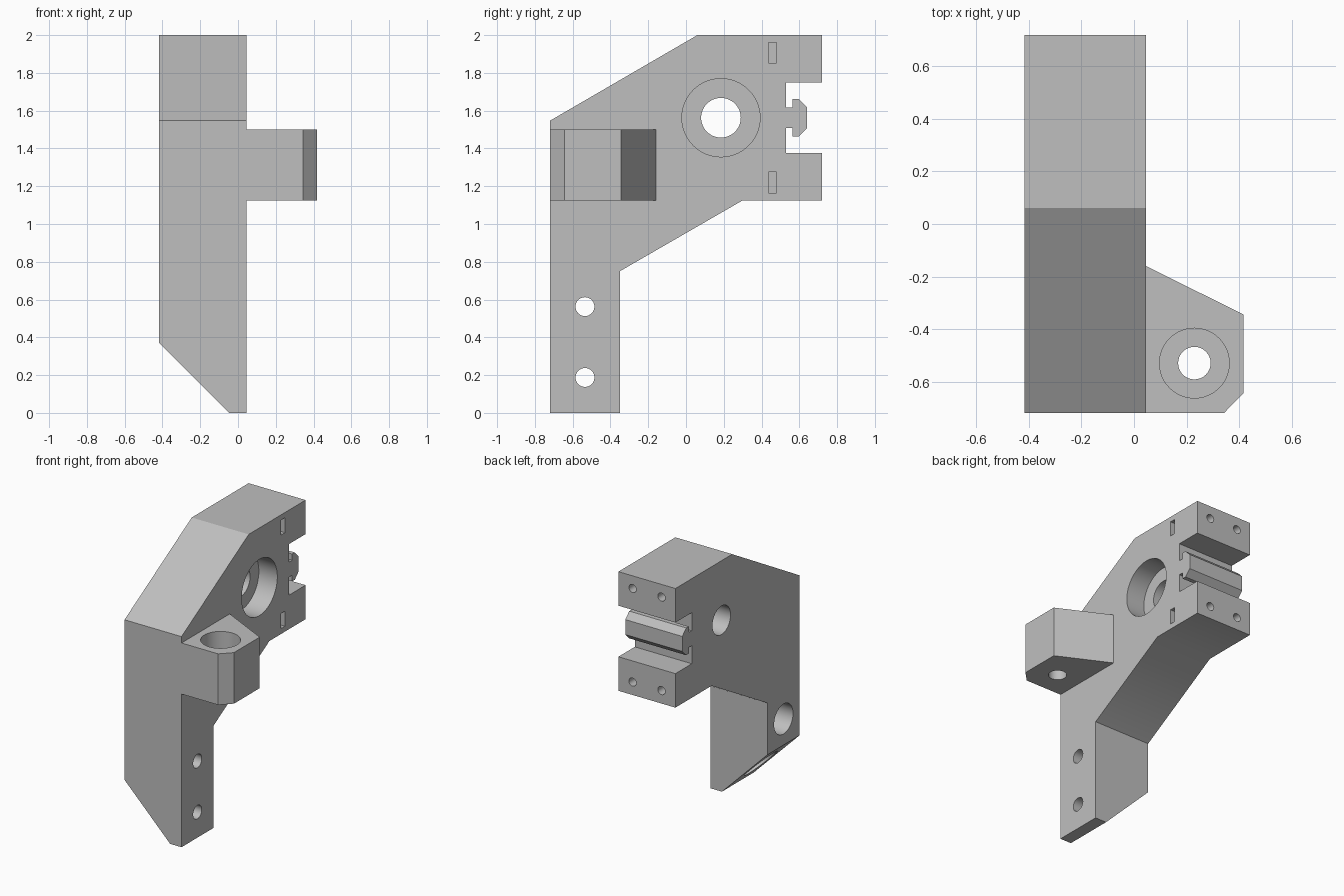
import bpy
import bmesh
from math import cos, sin, tau

if "Cube" in bpy.data.objects:
    bpy.data.objects.remove(bpy.data.objects["Cube"], do_unlink=True)

grey = bpy.data.materials.new("light grey")
grey.use_nodes = True
grey.diffuse_color = (0.52, 0.52, 0.52, 1)
grey.node_tree.nodes["Principled BSDF"].inputs["Base Color"].default_value = grey.diffuse_color

# How a 2D profile point and a depth map to space for each extrusion axis
PLACE = {
    "X": lambda p, d: (d, p[0], p[1]),
    "Y": lambda p, d: (p[0], d, p[1]),
    "Z": lambda p, d: (p[0], p[1], d),
}


def prism(name, points, axis, start, end):
    """Extrude a closed profile along an axis."""
    bm = bmesh.new()
    place = PLACE[axis]
    low = [bm.verts.new(place(p, start)) for p in points]
    high = [bm.verts.new(place(p, end)) for p in points]
    bm.faces.new(low)
    bm.faces.new(high)
    n = len(points)
    for i in range(n):
        j = (i + 1) % n
        bm.faces.new((low[i], low[j], high[j], high[i]))
    bmesh.ops.recalc_face_normals(bm, faces=bm.faces)
    mesh = bpy.data.meshes.new(name)
    bm.to_mesh(mesh)
    bm.free()
    mesh.materials.append(grey)
    obj = bpy.data.objects.new(name, mesh)
    bpy.context.collection.objects.link(obj)
    return obj


def circle(centre, radius, sides=48):
    return [(centre[0] + radius * cos(tau * i / sides),
             centre[1] + radius * sin(tau * i / sides)) for i in range(sides)]


def rectangle(u0, u1, v0, v1):
    return [(u0, v0), (u1, v0), (u1, v1), (u0, v1)]


def select_only(obj):
    bpy.ops.object.select_all(action="DESELECT")
    obj.select_set(True)
    bpy.context.view_layer.objects.active = obj


def cut(target, points, axis, start, end):
    """Subtract an extruded profile from the target."""
    cutter = prism("cutter", points, axis, start, end)
    cutter.hide_render = True
    mod = target.modifiers.new("cut", "BOOLEAN")
    mod.operation = "DIFFERENCE"
    mod.solver = "EXACT"
    mod.object = cutter
    select_only(target)
    bpy.ops.object.modifier_apply(modifier=mod.name)
    bpy.data.objects.remove(cutter, do_unlink=True)


RIGHT, LEFT = -0.418, 0.045     # faces of the main plate
FRONT, BACK = -0.72, 0.72
RAIL_Z = 1.5625

# Upper half of the T-shaped rail in the rear slot, mirrored for the lower half
rail = [(0.53, 0.055), (0.565, 0.055), (0.565, 0.1), (0.595, 0.1), (0.64, 0.055)]
rail_profile = [(y, RAIL_Z - h) for y, h in rail]
rail_profile += [(y, RAIL_Z + h) for y, h in reversed(rail)]

# Main plate with its leg, sloped shoulders and rear slot
body_profile = [(FRONT, 0), (-0.35, 0), (-0.35, 0.75), (0.3, 1.125),
                (BACK, 1.125), (BACK, 1.375), (0.53, 1.375)]
body_profile += rail_profile
body_profile += [(0.53, 1.75), (BACK, 1.75), (BACK, 2), (0.06, 2), (FRONT, 1.547)]
body = prism("bracket_body", body_profile, "X", RIGHT, LEFT)

# Slanted foot
cut(body, [(-0.047, 0), (-0.147, -0.1), (-0.618, -0.1), (-0.618, 0.571)][:1]
    + [(0.053, -0.1), (-0.6, -0.1), (-0.6, 0.553)], "Y", -1, 1)

# Large pivot hole with its counterbore
pivot = (0.185, RAIL_Z)
cut(body, circle(pivot, 0.105), "X", -0.6, 0.2)
cut(body, circle(pivot, 0.207, 64), "X", LEFT - 0.15, 0.2)

# Leg bolt holes, counterbored from the other side
for z in (0.1875, 0.5625):
    cut(body, circle((-0.535, z), 0.05, 32), "X", -0.6, 0.2)
    cut(body, circle((-0.535, z), 0.11), "X", -0.6, LEFT - 0.15)

# Rear screw holes and the nut slots that cross them
for z in (1.22, 1.907):
    cut(body, rectangle(0.437, 0.48, z - 0.055, z + 0.055), "X", -0.36, 0.2)
    for x in (-0.305, -0.07):
        cut(body, circle((x, z), 0.03, 24), "Y", 0.37, 0.8)

# Side lug with a counterbored vertical hole
lug_profile = [(LEFT, FRONT), (0.343, FRONT), (0.418, -0.643), (0.418, -0.345), (LEFT, -0.16)]
lug = prism("side_lug", lug_profile, "Z", 1.125, 1.5)
lug_hole = (0.23, -0.53)
cut(lug, circle(lug_hole, 0.062, 32), "Z", 1, 1.6)
cut(lug, circle(lug_hole, 0.133), "Z", 1.275, 1.6)

for part in (body, lug):
    select_only(part)
    bpy.ops.object.shade_smooth_by_angle()
